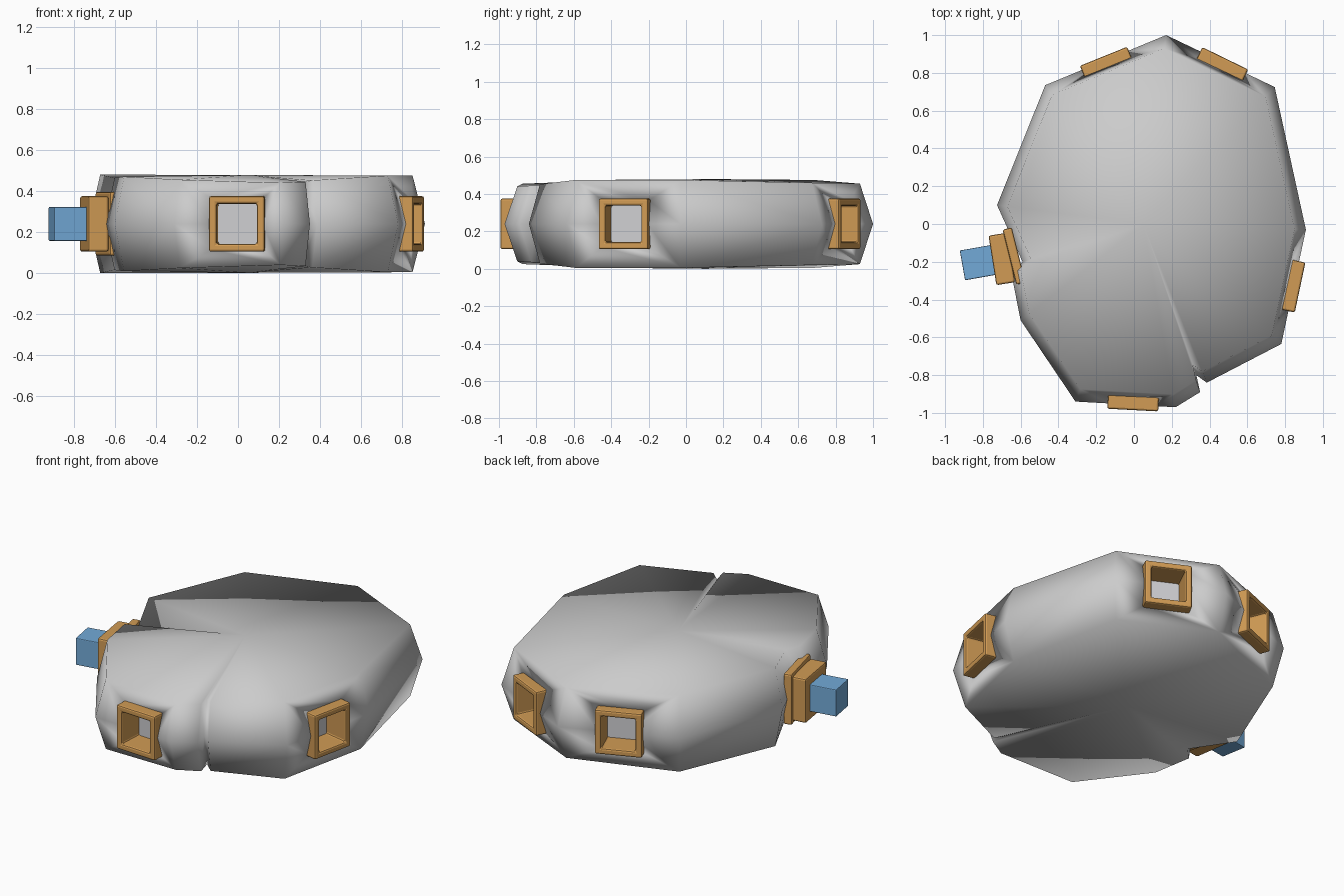
import bpy, bmesh, math
from mathutils import Matrix, Vector

old = bpy.data.objects.get("Cube")
if old:
    bpy.data.objects.remove(old, do_unlink=True)


def material(name, rgb):
    m = bpy.data.materials.new(name)
    m.use_nodes = True
    col = (*rgb, 1)
    m.diffuse_color = col
    m.node_tree.nodes["Principled BSDF"].inputs["Base Color"].default_value = col
    return m


shell_grey = material("shell grey", (0.6, 0.6, 0.6))
frame_tan = material("frame tan", (0.64, 0.33, 0.09))
plug_blue = material("plug blue", (0.17, 0.40, 0.68))
pane_grey = material("pane grey", (0.62, 0.62, 0.64))
MID = 0.24


def add_object(name, bm, mat, matrix=Matrix(), bevel=0):
    bmesh.ops.recalc_face_normals(bm, faces=bm.faces)
    me = bpy.data.meshes.new(name)
    bm.to_mesh(me)
    bm.free()
    me.materials.append(mat)
    ob = bpy.data.objects.new(name, me)
    ob.matrix_world = matrix
    bpy.context.collection.objects.link(ob)
    if bevel:
        b = ob.modifiers.new("soft edges", 'BEVEL')
        b.width, b.segments = bevel, 2
    return ob


def placed(x, y, degrees, z=MID):
    # local +y points outward along the given compass angle
    return Matrix.Translation((x, y, z)) @ Matrix.Rotation(math.radians(degrees - 90), 4, 'Z')


def box(name, size, mat, matrix, bevel=0):
    bm = bmesh.new()
    bmesh.ops.create_cube(bm, size=1)
    bmesh.ops.scale(bm, vec=Vector(size), verts=bm.verts)
    return add_object(name, bm, mat, matrix, bevel)


def square_frame(name, matrix):
    # four mitred corners, each with the same rectangular section
    section = [(0.135, 0.03), (0.098, 0.03), (0.098, -0.14), (0.135, -0.14)]
    bm = bmesh.new()
    rings = [[bm.verts.new((sx * r, d, sz * r)) for r, d in section]
             for sx, sz in ((1, 1), (-1, 1), (-1, -1), (1, -1))]
    for i in range(4):
        a, b = rings[i], rings[(i + 1) % 4]
        for j in range(4):
            k = (j + 1) % 4
            bm.faces.new((a[j], b[j], b[k], a[k]))
    return add_object(name, bm, frame_tan, matrix, 0.01)


# Shell: outline at the widest level and the height of the upper rim
outline = [(0.17, 1.0, 0.455), (0.745, 0.725, 0.46), (0.91, -0.03, 0.475),
           (0.78, -0.635, 0.475), (0.385, -0.84, 0.452), (0.33, -0.80, 0.44),
           (0.35, -0.89, 0.445), (0.22, -0.97, 0.44), (-0.31, -0.94, 0.455),
           (-0.60, -0.51, 0.47), (-0.65, -0.26, 0.465), (-0.59, -0.20, 0.45),
           (-0.725, 0.10, 0.48), (-0.47, 0.735, 0.475)]
bm = bmesh.new()
middle = [bm.verts.new((x, y, MID)) for x, y, z in outline]
for side in (1, -1):
    rim = [bm.verts.new((0.05 + (x - 0.05) * 0.93, y * 0.93, MID + side * (z - MID)))
           for x, y, z in outline]
    crown = bm.verts.new((0.05, 0, MID + side * 0.238))
    for i in range(len(rim)):
        j = (i + 1) % len(rim)
        bm.faces.new((middle[i], middle[j], rim[j], rim[i]))
        bm.faces.new((rim[i], rim[j], crown))
shell = add_object("shell", bm, shell_grey)

# Windows: pocket in the shell, frame and recessed pane
windows = {"front": (-0.005, -0.955, -93), "left": (0.85, -0.33, -12),
           "back_left": (0.47, 0.85, 64), "back_right": (-0.15, 0.86, 112)}
for name, spot in windows.items():
    m = placed(*spot)
    cutter = box(name + "_cutter", (0.25, 0.28, 0.25), shell_grey, m)
    cutter.hide_render = True
    cut = shell.modifiers.new("pocket", 'BOOLEAN')
    cut.operation, cut.object, cut.solver = 'DIFFERENCE', cutter, 'EXACT'
    bpy.context.view_layer.objects.active = shell
    bpy.ops.object.modifier_apply(modifier=cut.name)
    bpy.data.objects.remove(cutter, do_unlink=True)
    square_frame(name + "_window_frame", m)
    box(name + "_window_pane", (0.22, 0.008, 0.22), pane_grey,
        m @ Matrix.Translation((0, -0.13, 0)))
shell.data.polygons.foreach_set("use_smooth", [True] * len(shell.data.polygons))
shell.data.update()

# Side connector: flange, collar and plug
box("connector_flange", (0.30, 0.05, 0.31), frame_tan, placed(-0.635, -0.17, 194), 0.01)
box("connector_collar", (0.265, 0.10, 0.27), frame_tan, placed(-0.70, -0.185, 189), 0.01)
box("connector_plug", (0.16, 0.22, 0.165), plug_blue, placed(-0.80, -0.20, 190), 0.005)
